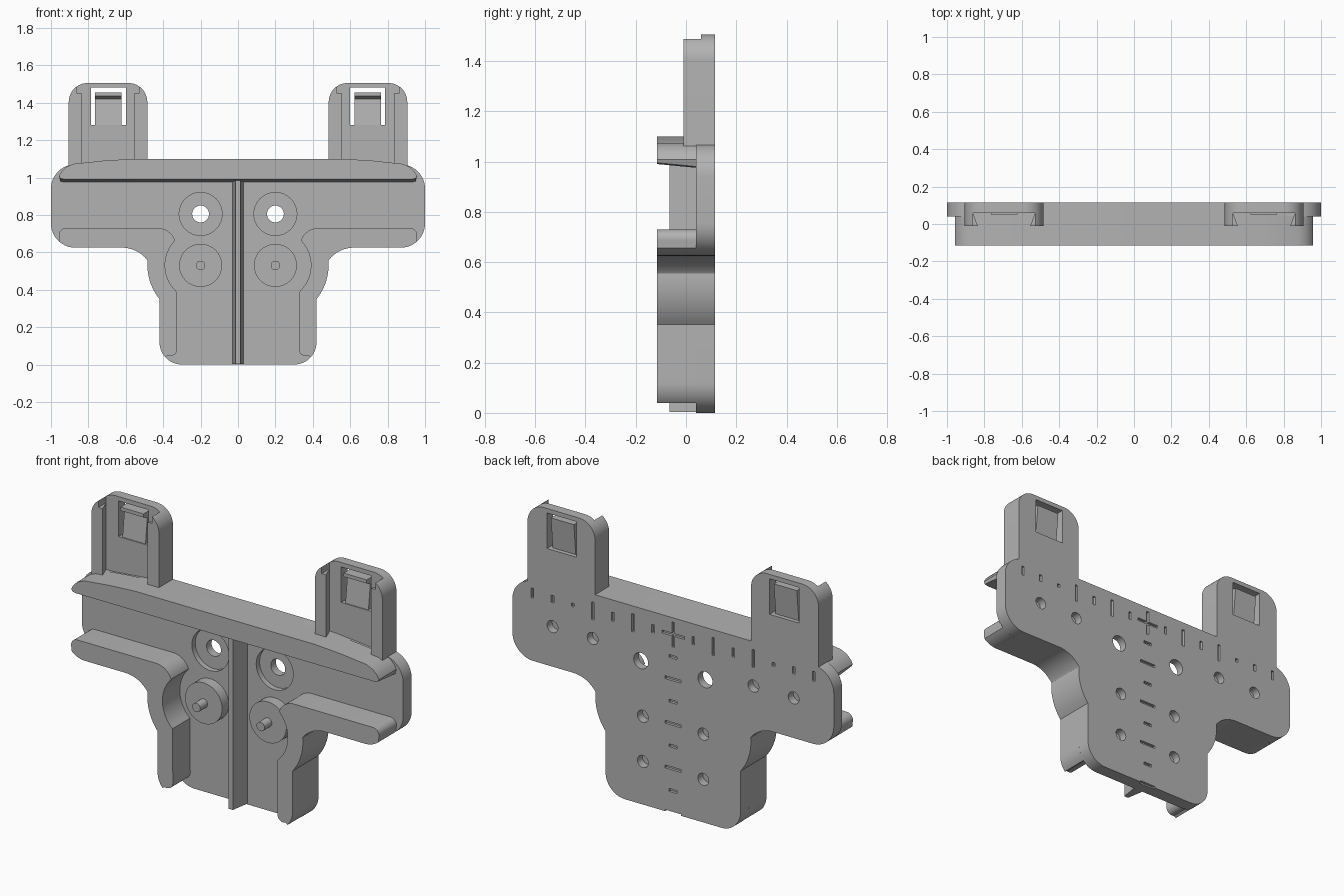
import bpy, bmesh
from math import sin, cos, radians
from mathutils import Vector

if "Cube" in bpy.data.objects:
    bpy.data.objects.remove(bpy.data.objects["Cube"])

grey = bpy.data.materials.new("plain_grey")
grey.use_nodes = True
COLOUR = (0.45, 0.45, 0.45, 1)
grey.diffuse_color = COLOUR
grey.node_tree.nodes["Principled BSDF"].inputs["Base Color"].default_value = COLOUR

FRONT, FACE, BACK = -0.115, 0.04, 0.115


def arc(cx, cz, r, a0, a1, n=12):
    angles = [radians(a0 + (a1 - a0) * i / n) for i in range(n + 1)]
    return [(cx + r * cos(a), cz + r * sin(a)) for a in angles]


def add_prism(bm, pts, lo, hi, axis="y"):
    """Extrude a closed profile along an axis; the profile holds the other two coordinates."""
    place = {"x": lambda a, b, t: (t, a, b),
             "y": lambda a, b, t: (a, t, b),
             "z": lambda a, b, t: (a, b, t)}[axis]
    rings = [[bm.verts.new(place(a, b, t)) for a, b in pts] for t in (lo, hi)]
    faces = [bm.faces.new(ring) for ring in rings]
    for i in range(len(pts)):
        j = (i + 1) % len(pts)
        faces.append(bm.faces.new((rings[0][i], rings[0][j], rings[1][j], rings[1][i])))
    bmesh.ops.recalc_face_normals(bm, faces=faces)


def rect(x, z, w, h):
    return [(x - w / 2, z - h / 2), (x + w / 2, z - h / 2),
            (x + w / 2, z + h / 2), (x - w / 2, z + h / 2)]


def circle(x, z, r, n=32):
    return arc(x, z, r, 0, 360, n)[:-1]


def flip(pts, side):
    return [(x * side, z) for x, z in pts]


def both(half):
    return half + [(-x, z) for x, z in reversed(half) if x > 0.0001]


def finish(name, bm):
    mesh = bpy.data.meshes.new(name)
    bm.to_mesh(mesh)
    bm.free()
    obj = bpy.data.objects.new(name, mesh)
    bpy.context.collection.objects.link(obj)
    mesh.materials.append(grey)
    return obj


def solid(name, *prisms):
    bm = bmesh.new()
    for p in prisms:
        add_prism(bm, *p)
    return finish(name, bm)


def cut(obj, *prisms):
    """Subtract a set of prisms that do not touch each other."""
    cutter = solid("cutter", *prisms)
    cutter.hide_render = True
    mod = obj.modifiers.new("cut", "BOOLEAN")
    mod.operation, mod.solver, mod.object = "DIFFERENCE", "EXACT", cutter
    bpy.context.view_layer.update()
    graph = bpy.context.evaluated_depsgraph_get()
    mesh = bpy.data.meshes.new_from_object(obj.evaluated_get(graph))
    obj.modifiers.clear()
    obj.data = mesh
    bpy.data.objects.remove(cutter)


parts = []
SIDES = ((1, "left"), (-1, "right"))

# Shared curved edge between the stem and the wing
waist = arc(0.2, 0.53, 0.284, -39, 5) + arc(0.62, 0.455, 0.17, 143, 90)

# Back plate
outline = ([(0, 0)] + arc(0.3, 0.12, 0.12, -90, 0) + waist
           + arc(0.87, 0.755, 0.13, -90, 0) + arc(0.87, 0.94, 0.13, 0, 80)
           + [(0.56, 1.1), (0, 1.1)])
plate = solid("back_plate", (both(outline), FACE, BACK))

# Round front recesses, blind back holes and engraved scale marks
marks = []
for s in (1, -1):
    marks.append((circle(s * 0.2, 0.805, 0.115), 0, FACE + 0.03))
    for x, z in ((0.5, 0.85), (0.75, 0.85), (0.188, 0.496), (0.188, 0.242)):
        marks.append((circle(s * x, z, 0.034, 20), 0.07, 0.2))
    for i, h in enumerate((0.045, 0.1, 0.05, 0.1, 0.02, 0.04, 0.055)):
        marks.append((rect(s * 0.125 * (i + 1), 1.005, 0.016, h), 0.1, 0.2))
for i in range(8):
    marks.append((rect(0, 0.879 - 0.1255 * i, 0.1 if i % 2 else 0.05, 0.016), 0.1, 0.2))
a, b = 0.008, 0.07
quarter = [(a, 1.005 - b), (a, 1.005 - a), (b, 1.005 - a),
           (b, 1.005 + a), (a, 1.005 + a), (a, 1.005 + b)]
marks.append((both(quarter), 0.1, 0.2))
cut(plate, *marks)
cut(plate, *[(circle(s * 0.2, 0.805, 0.045), 0, 0.2) for s in (1, -1)])
parts.append(plate)

# Top ledge with a slightly sloping underside
ledge_half = [(0, 0.99), (0.93, 0.99), (0.95, 0.995), (0.957, 1.008), (0.945, 1.03),
              (0.92, 1.055), (0.88, 1.073), (0.72, 1.09), (0.56, 1.1), (0, 1.1)]
ledge = solid("top_ledge", (both(ledge_half), FRONT, FACE + 0.002))
for v in ledge.data.vertices:
    if v.co.y > 0 and v.co.z < 0.996:
        v.co.z -= 0.015
parts.append(ledge)

# Tapered centre rib
rib = [(-0.03, FACE + 0.002), (-0.03, FACE), (-0.013, -0.065),
       (0.013, -0.065), (0.03, FACE), (0.03, FACE + 0.002)]
parts.append(solid("centre_rib", (rib, 0.004, 0.985, "z")))

# Curved side walls
wall = (arc(0.3, 0.12, 0.12, -42, 0) + waist + arc(0.87, 0.755, 0.13, -90, -50)
        + arc(0.92, 0.692, 0.038, -15, 90, 8) + arc(0.43, 0.63, 0.1, 90, 160)
        + arc(0.2, 0.53, 0.19, 44, -48) + arc(0.362, 0.083, 0.037, 180, 290, 8))

for s, label in SIDES:
    parts.append(solid(label + "_wall", (flip(wall, s), FRONT, FACE + 0.002)))

    # Boss and locating pin
    parts.append(solid(label + "_boss",
                       (circle(s * 0.2, 0.53, 0.115, 40), -0.02, FACE + 0.002)))
    parts.append(solid(label + "_pin", (circle(s * 0.2, 0.53, 0.025, 20), -0.085, -0.018)))

    # Upright tab with dovetail channel and window
    shape = ([(0.485, 1.06), (0.905, 1.06)] + arc(0.805, 1.405, 0.1, 0, 90)
             + arc(0.585, 1.405, 0.1, 90, 180))
    tab = solid(label + "_tab", (flip(shape, s), -0.01, BACK))
    channel = [(0.555, -0.05), (0.835, -0.05), (0.835, -0.01), (0.862, 0.06),
               (0.528, 0.06), (0.555, -0.01)]
    cut(tab, (flip(channel, s), 1.075, 1.6, "z"))
    cut(tab, (rect(s * 0.695, 1.525, 0.334, 0.15), -0.05, 0.0599))
    cut(tab, (rect(s * 0.6925, 1.38, 0.185, 0.2), -0.05, 0.2))
    parts.append(tab)

    # Springy latch tongue with a hooked tip
    tongue = [(0.065, 1.27), (0.09, 1.27), (0.108, 1.455), (0.05, 1.455),
              (0.05, 1.435), (0.083, 1.42), (0.068, 1.295)]
    x0, x1 = sorted((s * 0.622, s * 0.765))
    parts.append(solid(label + "_latch", (tongue, x0, x1, "x")))

bpy.ops.object.select_all(action="DESELECT")
for obj in parts:
    obj.select_set(True)
bpy.context.view_layer.objects.active = plate
bpy.ops.object.shade_smooth_by_angle(angle=radians(30))
